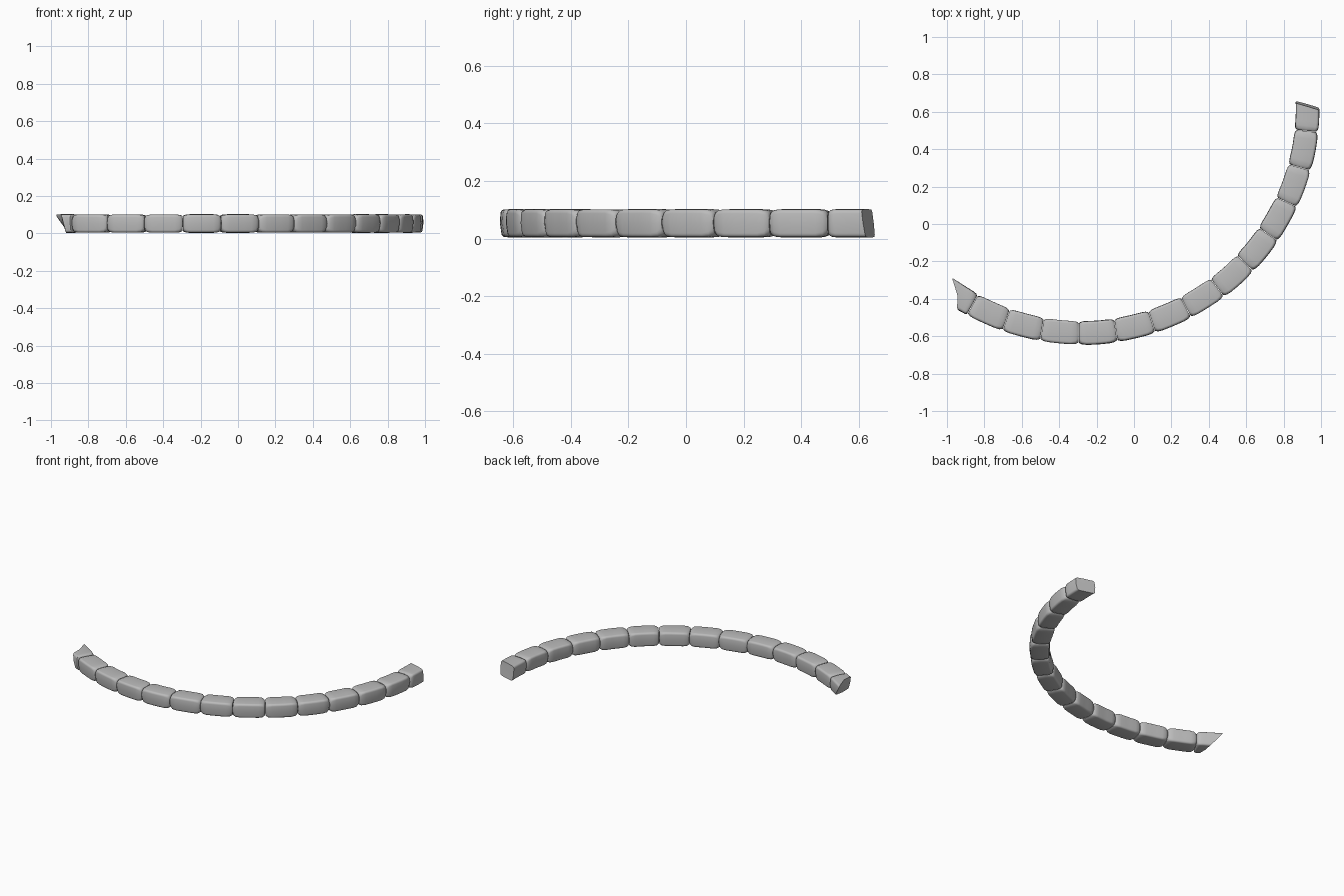
import bpy, bmesh, math, random
from mathutils import Vector

cube = bpy.data.objects.get("Cube")
if cube:
    bpy.data.objects.remove(cube, do_unlink=True)

random.seed(4)
CENTRE = Vector((-0.28, 0.626))
R_MID, HALF_W, Z_MID, HALF_H = 1.208, 0.063, 0.053, 0.049
FIRST_SEAM, PITCH, SEAMS = -28.9, 9.4, 13

stone = bpy.data.materials.new("grey stone")
stone.use_nodes = True
grey = (0.5, 0.5, 0.5, 1)
stone.diffuse_color = grey
stone.node_tree.nodes["Principled BSDF"].inputs["Base Color"].default_value = grey


def rounded_section(inset, radius, dome):
    """Rounded rectangle: (across, up) points, narrower at the bottom."""
    w, h = HALF_W - inset, HALF_H - inset * 0.8
    points = []
    for k, (sx, sz) in enumerate([(1, 1), (-1, 1), (-1, -1), (1, -1)]):
        for j in range(5):
            a = math.radians(90 * k + 22.5 * j)
            x = sx * (w - radius) + radius * math.cos(a)
            z = sz * (h - radius) + radius * math.sin(a)
            points.append((x - 0.05 * x * (z < 0), z))
        if k % 2 == 0:  # slight swell on the top and bottom faces
            points.append((0, sz * (h + dome)))
        else:           # and on both sides
            points.append((sx * (w + dome), 0))
    return points


def flat_end(angle):
    return lambda u, v: angle


def left_break(u, v):
    """Broken end: the inner upper corner runs out to a point."""
    hook = max(0, -u) ** 1.5 * max(0, 0.5 + 0.5 * v)
    return -32.6 + 1.3 * u + 0.4 * max(0, u) - 0.7 * v - 3.0 * hook


def right_break(u, v):
    return 90.4 - 0.9 * u - 0.3 * v


def make_block(name, start, end, cut_start=False, cut_end=False):
    bm = bmesh.new()
    rings = []
    swell = random.uniform(0.0, 0.002)
    lean = random.uniform(-0.002, 0.002)
    for t in (0, 0.025, 0.08, 0.2, 0.4, 0.6, 0.8, 0.92, 0.975, 1):
        # Pillowed near each joint, square where the stone is cut off
        d = min(1 if cut_start else t, 1 if cut_end else 1 - t)
        pinch = max(0, 1 - d / 0.2) ** 3
        section = rounded_section(0.001 + 0.011 * pinch,
                                  0.014 + 0.012 * pinch, swell)
        ring = []
        for x, z in section:
            u, v = x / HALF_W, z / HALF_H
            a = math.radians(start(u, v) * (1 - t) + end(u, v) * t)
            r = R_MID + x + lean * math.sin(t * math.pi)
            ring.append(bm.verts.new((CENTRE.x + r * math.sin(a),
                                      CENTRE.y - r * math.cos(a), Z_MID + z)))
        rings.append(ring)
    n = len(rings[0])
    for a, b in zip(rings, rings[1:]):
        for i in range(n):
            bm.faces.new((a[i], a[(i + 1) % n], b[(i + 1) % n], b[i]))
    # End caps fan out from a middle point
    for ring in (rings[0], rings[-1]):
        mid = bm.verts.new(sum((p.co for p in ring), Vector()) / n)
        for i in range(n):
            bm.faces.new((ring[i], ring[(i + 1) % n], mid))
    bmesh.ops.recalc_face_normals(bm, faces=bm.faces)
    mesh = bpy.data.meshes.new(name)
    bm.to_mesh(mesh)
    bm.free()
    mesh.materials.append(stone)
    obj = bpy.data.objects.new(name, mesh)
    bpy.context.collection.objects.link(obj)
    bpy.ops.object.select_all(action="DESELECT")
    obj.select_set(True)
    bpy.context.view_layer.objects.active = obj
    bpy.ops.object.shade_smooth_by_angle(angle=math.radians(40))


# Whole stones along the arc, with a hairline gap between them
gap = 0.06
seams = [FIRST_SEAM + PITCH * i for i in range(SEAMS)]
for i, (a, b) in enumerate(zip(seams, seams[1:])):
    make_block(f"kerb_stone_{i + 1}", flat_end(a + gap), flat_end(b - gap))

# Broken stones at both ends
make_block("right_end_stone", left_break, flat_end(seams[0] - gap), cut_start=True)
make_block("left_end_stone", flat_end(seams[-1] + gap), right_break, cut_end=True)
